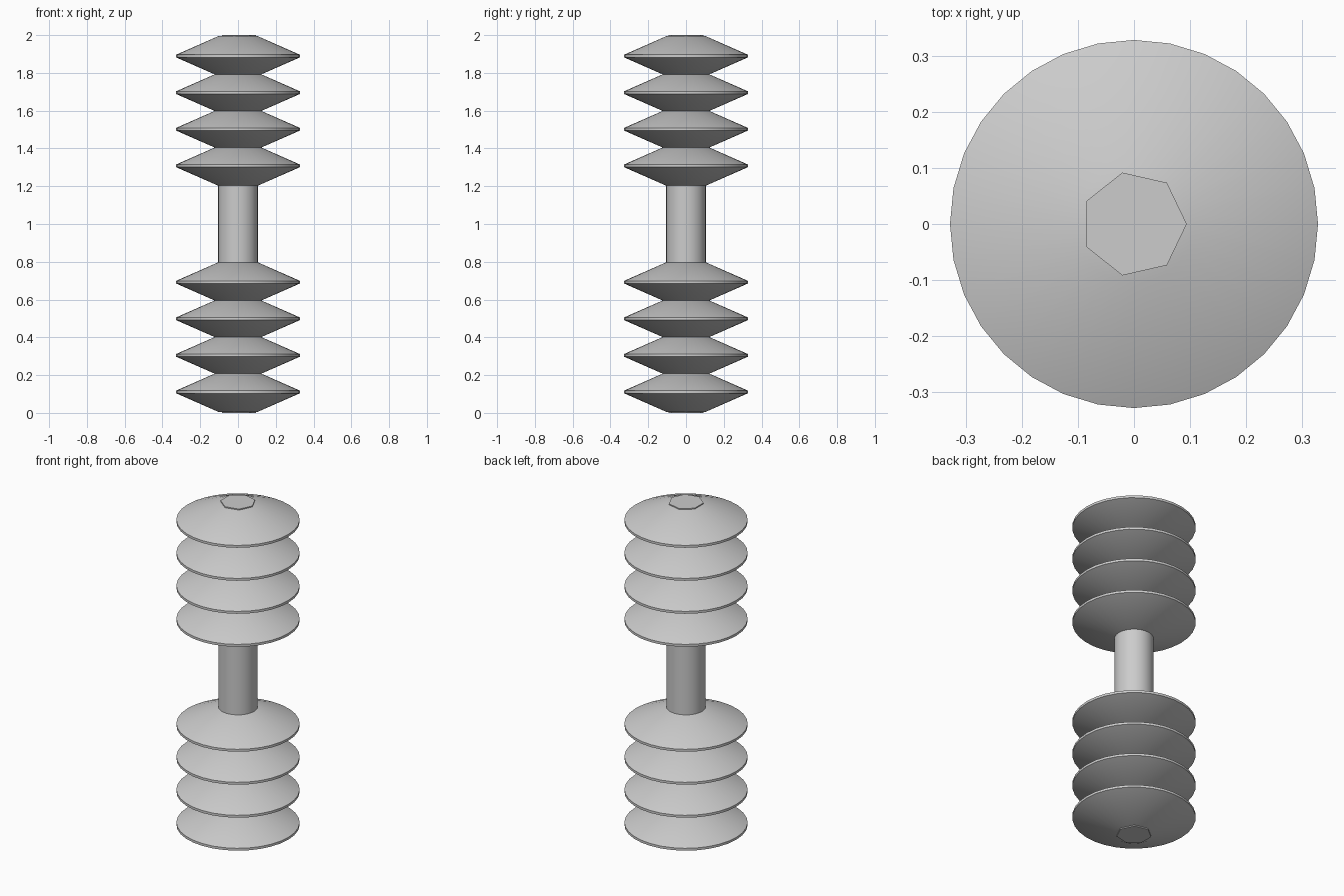
import bpy, bmesh, math

cube = bpy.data.objects.get("Cube")
if cube:
    bpy.data.objects.remove(cube, do_unlink=True)

grey = bpy.data.materials.new("light_grey")
grey.use_nodes = True
GREY = (0.604, 0.604, 0.604, 1)
grey.diffuse_color = GREY
grey.node_tree.nodes["Principled BSDF"].inputs["Base Color"].default_value = GREY


def lathe(name, profile, sides, z, angle=math.radians(30)):
    """Spin an (r, z) profile, given bottom to top, into a closed solid."""
    bm = bmesh.new()
    rings = []
    for r, h in profile:
        rings.append([bm.verts.new((r * math.cos(2 * math.pi * i / sides),
                                    r * math.sin(2 * math.pi * i / sides), h))
                      for i in range(sides)])
    for low, high in zip(rings, rings[1:]):
        for i in range(sides):
            j = (i + 1) % sides
            bm.faces.new((low[i], low[j], high[j], high[i]))
    bm.faces.new(rings[0][::-1])
    bm.faces.new(rings[-1])
    mesh = bpy.data.meshes.new(name)
    bm.to_mesh(mesh)
    bm.free()
    mesh.materials.append(grey)
    obj = bpy.data.objects.new(name, mesh)
    obj.location.z = z
    bpy.context.collection.objects.link(obj)
    bpy.ops.object.select_all(action='DESELECT')
    obj.select_set(True)
    bpy.context.view_layer.objects.active = obj
    bpy.ops.object.shade_smooth_by_angle(angle=angle)
    return obj


# Seven-sided core rod running the full height
lathe("core_rod", [(0.094, 0), (0.094, 2)], 7, 0)

# Round grip in the middle
lathe("middle_shaft", [(0.105, -0.21), (0.105, 0.21)], 32, 1)

# Two mirrored stacks of double-cone discs with thin rims
DISC = [(0.105, -0.105), (0.328, -0.007), (0.328, 0.007), (0.105, 0.105)]
for label, side in (("upper", 1), ("lower", -1)):
    for n in range(4):
        lathe(f"{label}_disc_{n + 1}", DISC, 32, 1 + side * (0.308 + 0.1937 * n))
